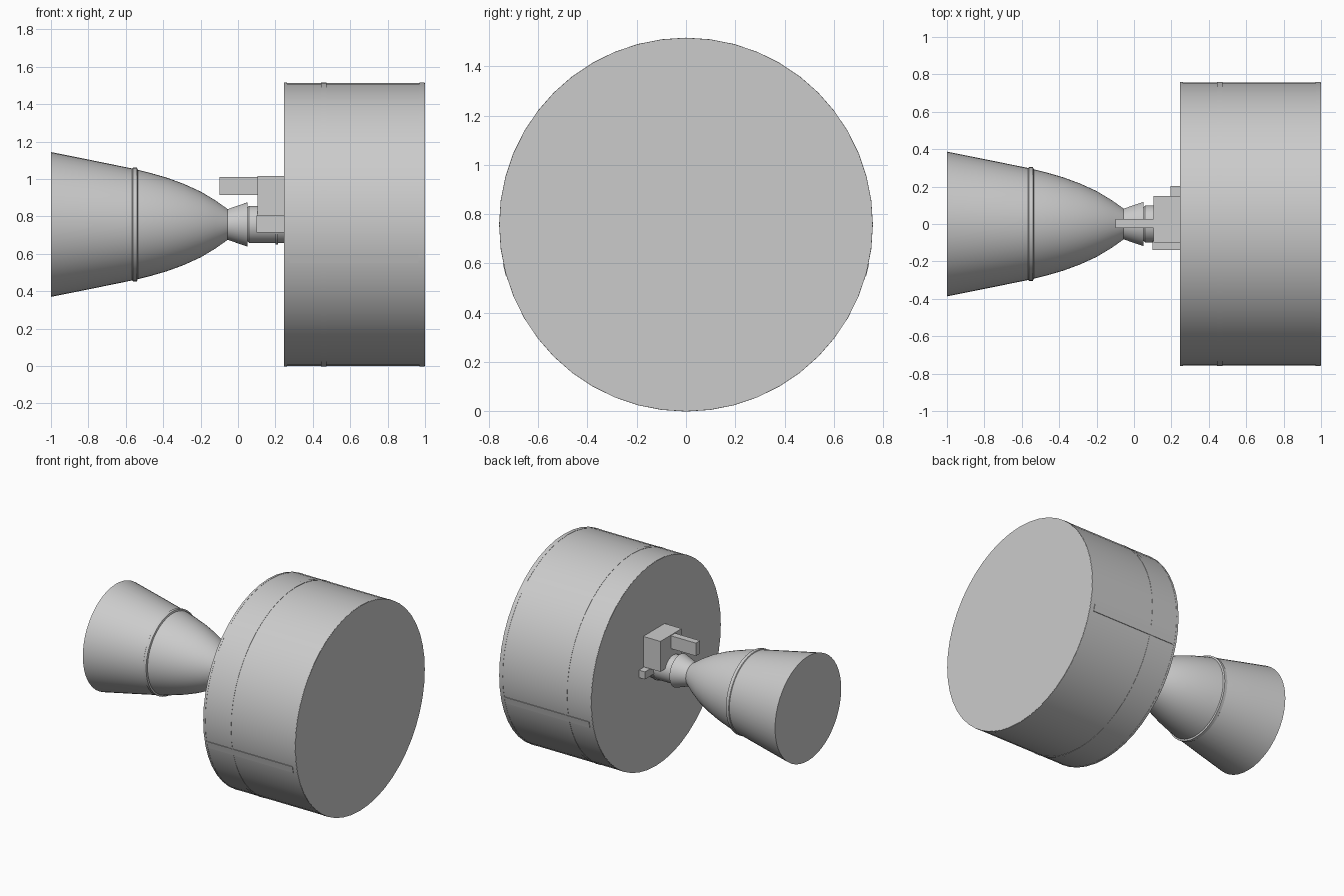
import bpy, bmesh, math

if "Cube" in bpy.data.objects:
    bpy.data.objects.remove(bpy.data.objects["Cube"])

AXIS_Z = 0.757
SIDES = 48

gray = bpy.data.materials.new("light_gray")
gray.diffuse_color = (0.6, 0.6, 0.6, 1)
gray.use_nodes = True
gray.node_tree.nodes["Principled BSDF"].inputs["Base Color"].default_value = gray.diffuse_color


def finish(name, bm, smooth=False):
    bmesh.ops.recalc_face_normals(bm, faces=bm.faces)
    mesh = bpy.data.meshes.new(name)
    bm.to_mesh(mesh)
    bm.free()
    mesh.materials.append(gray)
    ob = bpy.data.objects.new(name, mesh)
    bpy.context.collection.objects.link(ob)
    if smooth:
        bpy.ops.object.select_all(action='DESELECT')
        ob.select_set(True)
        bpy.context.view_layer.objects.active = ob
        bpy.ops.object.shade_smooth_by_angle(angle=math.radians(25))
    return ob


def lathe(name, profile, sides=SIDES):
    """Revolve (x, radius) points about the engine axis and cap both ends."""
    bm = bmesh.new()
    rings = []
    for x, r in profile:
        rings.append([bm.verts.new((x, r * math.sin(2 * math.pi * i / sides),
                                    AXIS_Z + r * math.cos(2 * math.pi * i / sides)))
                      for i in range(sides)])
    for a, b in zip(rings, rings[1:]):
        for i in range(sides):
            j = (i + 1) % sides
            bm.faces.new((a[i], a[j], b[j], b[i]))
    bm.faces.new(rings[0])
    bm.faces.new(rings[-1])
    return finish(name, bm, True)


def box(name, x, y, z):
    bm = bmesh.new()
    bmesh.ops.create_cube(bm, size=1)
    for v in bm.verts:
        v.co = [lo + (c + 0.5) * (hi - lo) for c, (lo, hi) in zip(v.co, (x, y, z))]
    return finish(name, bm)


# Tank drum with thin raised bands
lathe("tank_drum", [(0.245, 0.757), (1.0, 0.757)])
lathe("middle_band", [(0.443, 0.759), (0.474, 0.759)])
lathe("rear_band", [(0.247, 0.7585), (0.262, 0.7585)])
lathe("front_band", [(0.970, 0.7585), (0.998, 0.7585)])

# Shallow cable ducts along both flanks, following the drum curve
for side, label in ((-1, "near"), (1, "far")):
    bm = bmesh.new()
    section = []
    for r, z in ((0.740, 0.55), (0.7605, 0.55), (0.7605, 0.60), (0.740, 0.60)):
        section.append((side * math.sqrt(r * r - (z - AXIS_Z) ** 2), z))
    ends = [[bm.verts.new((x, y, z)) for y, z in section] for x in (0.275, 0.965)]
    for i in range(4):
        j = (i + 1) % 4
        bm.faces.new((ends[0][i], ends[0][j], ends[1][j], ends[1][i]))
    for e in ends:
        bm.faces.new(e)
    finish(label + "_cable_duct", bm)

# Bell nozzle with a stiffening ring and flared throat collar
lathe("nozzle_bell", [(-1.0, 0.387), (-0.78, 0.343), (-0.55, 0.296), (-0.47, 0.276),
                      (-0.38, 0.250), (-0.29, 0.217), (-0.20, 0.176),
                      (-0.12, 0.128), (-0.055, 0.082)])
lathe("nozzle_ring", [(-0.567, 0.297), (-0.562, 0.304), (-0.540, 0.304), (-0.535, 0.290)])
lathe("throat_collar", [(-0.055, 0.082), (0.052, 0.119)])
lathe("combustion_chamber", [(0.05, 0.09), (0.06, 0.10), (0.245, 0.10)])
lathe("chamber_flange", [(0.20, 0.107), (0.215, 0.107)])

# Pump housing and its attached boxes
box("pump_housing", (0.105, 0.246), (-0.10, 0.15), (0.79, 1.015))
box("exhaust_bar", (-0.10, 0.11), (-0.022, 0.027), (0.915, 1.01))
box("near_valve_box", (0.10, 0.246), (-0.14, -0.09), (0.715, 0.805))
box("far_valve_box", (0.195, 0.246), (0.05, 0.202), (0.73, 0.785))
